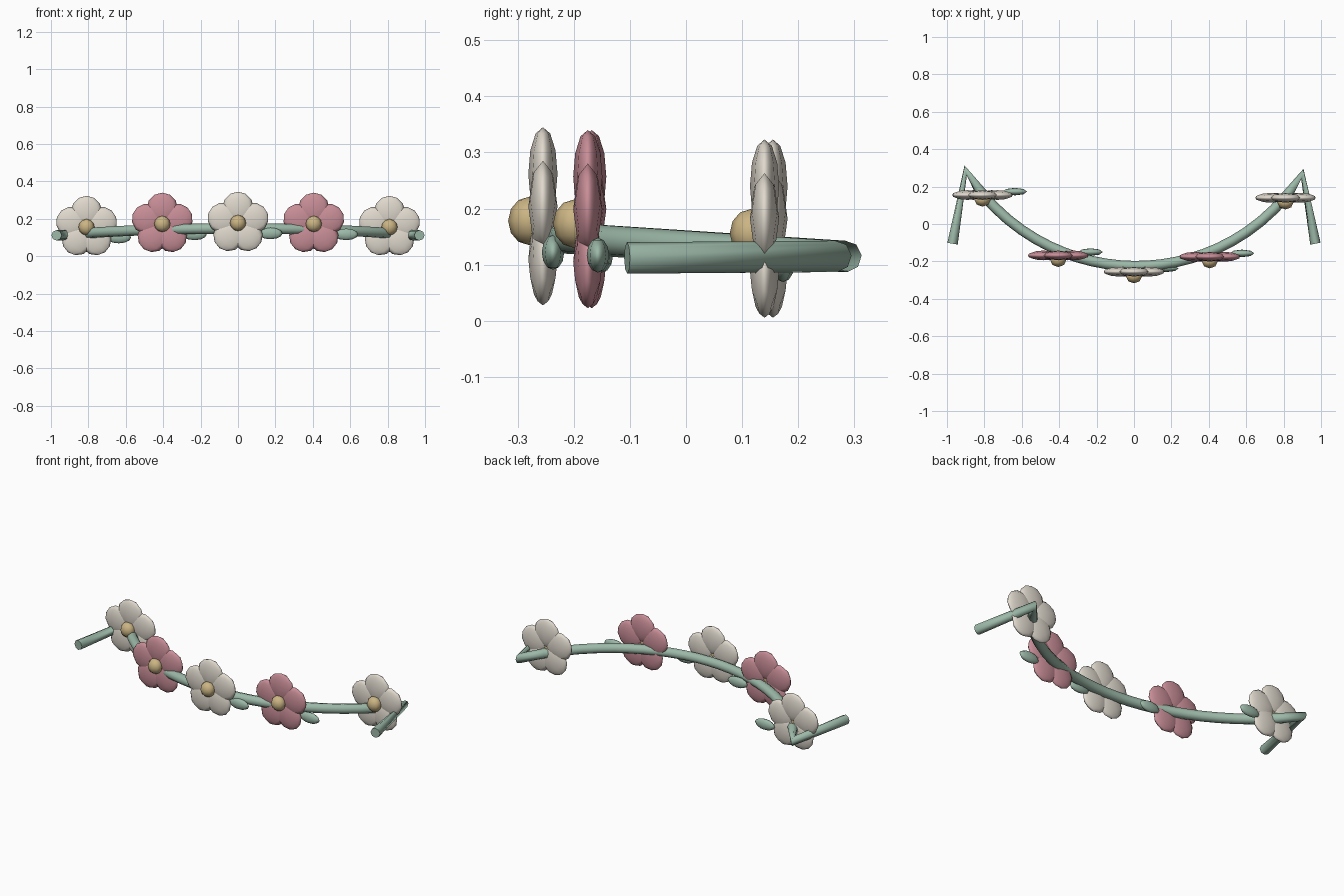
import bpy
from math import sqrt, sin, cos, pi

if "Cube" in bpy.data.objects:
    bpy.data.objects.remove(bpy.data.objects["Cube"])


def material(name, rgb):
    m = bpy.data.materials.new(name)
    m.diffuse_color = (*rgb, 1)
    m.use_nodes = True
    m.node_tree.nodes["Principled BSDF"].inputs["Base Color"].default_value = m.diffuse_color
    return m


cream = material("cream", (0.74, 0.69, 0.61))
pink = material("pink", (0.58, 0.27, 0.31))
green = material("green", (0.33, 0.48, 0.39))
gold = material("gold", (0.60, 0.46, 0.23))


def ball(name, loc, scale, mat, segs=8, rings=6, turn=0):
    bpy.ops.mesh.primitive_uv_sphere_add(segments=segs, ring_count=rings, radius=1,
                                         location=loc, rotation=(0, turn, 0))
    o = bpy.context.object
    o.name = name
    o.scale = scale
    o.data.materials.append(mat)
    bpy.ops.object.shade_smooth()
    return o


def band_point(x):
    # shallow circular arc, slightly skewed, dropping towards the back
    r = 1.058
    y = -0.225 + r - sqrt(r * r - x * x)
    return (x, y - 0.01 * x, 0.148 - 0.033 * (y + 0.225) / 0.5)


# Band: one tube with a folded-back arm at each end
n = 24
path = [(-0.97, -0.105, 0.112)]
path += [band_point(-0.9 + 1.8 * i / n) for i in range(n + 1)]
path += [(0.97, -0.105, 0.112)]
curve = bpy.data.curves.new("band", "CURVE")
curve.dimensions = "3D"
curve.bevel_depth = 0.028
curve.bevel_resolution = 2
curve.use_fill_caps = True
spline = curve.splines.new("POLY")
spline.points.add(len(path) - 1)
for p, co in zip(spline.points, path):
    p.co = (*co, 1)
spline.use_smooth = True
curve.materials.append(green)
band = bpy.data.objects.new("band", curve)
bpy.context.collection.objects.link(band)

# Flowers: five flattened petals around a gold centre
flowers = [(-0.81, 0.155, 0.156, cream), (-0.405, -0.168, 0.173, pink),
           (0.0, -0.255, 0.178, cream), (0.405, -0.175, 0.173, pink),
           (0.81, 0.140, 0.156, cream)]
for i, (x, y, z, mat) in enumerate(flowers):
    for k in range(5):
        a = 2 * pi * k / 5
        ball(f"petal_{i}_{k}", (x + 0.084 * sin(a), y, z + 0.084 * cos(a)),
             (0.083, 0.026, 0.083), mat, turn=a)
    ball(f"flower_centre_{i}", (x, y - 0.025, z), (0.043, 0.037, 0.043), gold)

# Leaves: one beside each flower except the last
for i, (x, y, z, mat) in enumerate(flowers[:-1]):
    ball(f"leaf_{i}", (x + 0.173, y + 0.018, z - 0.056), (0.065, 0.02, 0.031), green)
